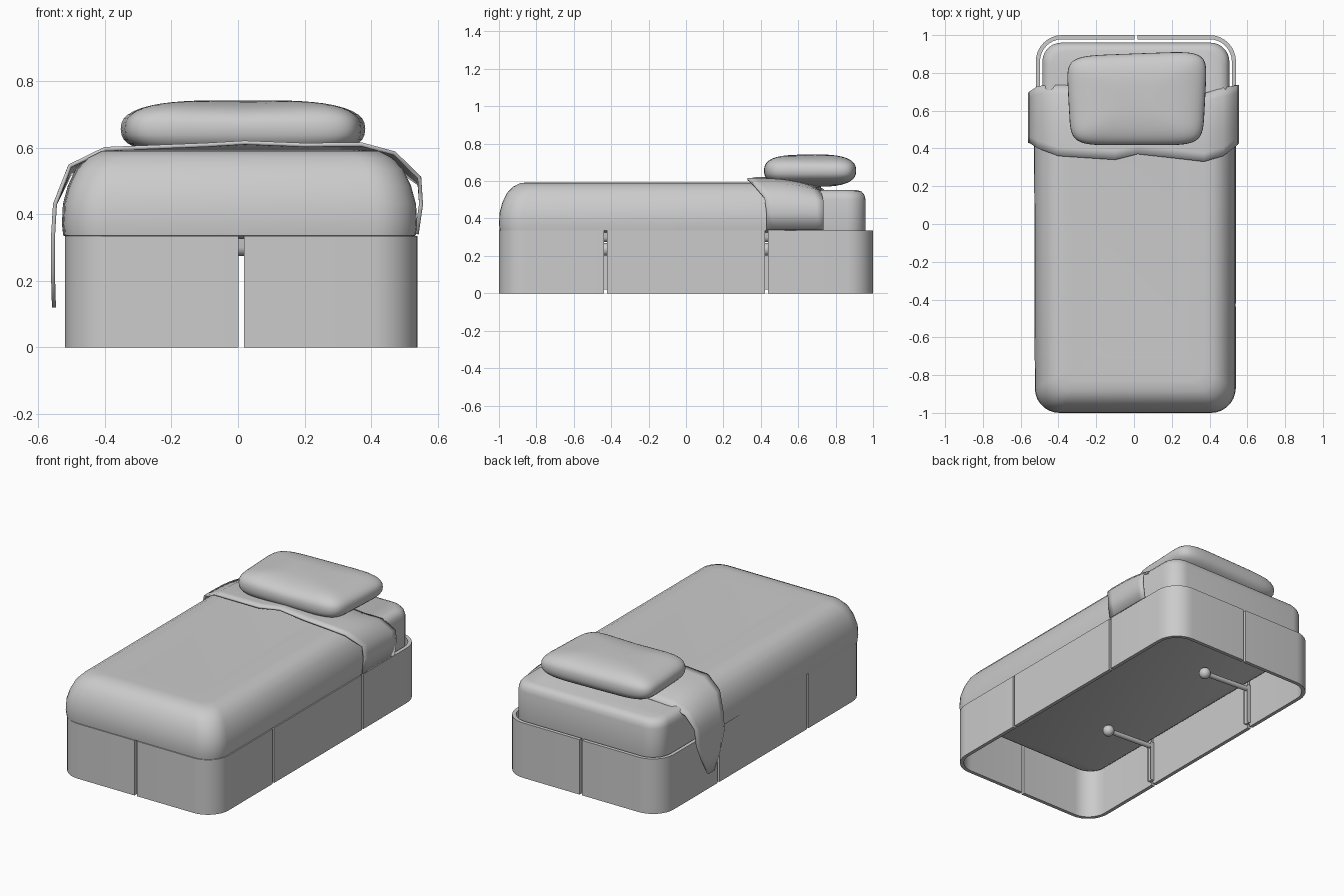
import bpy, bmesh, math
from mathutils import Vector

if "Cube" in bpy.data.objects:
    bpy.data.objects.remove(bpy.data.objects["Cube"])

grey = bpy.data.materials.new("soft grey")
grey.diffuse_color = (0.6, 0.6, 0.6, 1)
grey.use_nodes = True
grey.node_tree.nodes["Principled BSDF"].inputs["Base Color"].default_value = grey.diffuse_color
CX = 0.01                      # bed centre line


def make(name, verts, faces, angle=45):
    me = bpy.data.meshes.new(name)
    me.from_pydata(verts, [], faces)
    bm = bmesh.new()
    bm.from_mesh(me)
    bmesh.ops.recalc_face_normals(bm, faces=bm.faces)
    bm.to_mesh(me)
    bm.free()
    ob = bpy.data.objects.new(name, me)
    bpy.context.collection.objects.link(ob)
    me.materials.append(grey)
    bpy.ops.object.select_all(action='DESELECT')
    ob.select_set(True)
    bpy.context.view_layer.objects.active = ob
    bpy.ops.object.shade_smooth_by_angle(angle=math.radians(angle))
    return ob


def loft(name, rings, angle=45):
    """Skin equal closed rings and cap both ends."""
    n = len(rings[0])
    verts = [p for ring in rings for p in ring]
    faces = [(k * n + i, k * n + (i + 1) % n, (k + 1) * n + (i + 1) % n, (k + 1) * n + i)
             for k in range(len(rings) - 1) for i in range(n)]
    faces += [tuple(range(n)), tuple(range(len(verts) - n, len(verts)))]
    return make(name, verts, faces, angle)


def round_rect(x0, x1, y0, y1, r, z, steps=7):
    ring = []
    corners = [(x1 - r, y1 - r), (x0 + r, y1 - r), (x0 + r, y0 + r), (x1 - r, y0 + r)]
    for q, (cx, cy) in enumerate(corners):
        for s in range(steps + 1):
            a = math.pi / 2 * (q + s / steps)
            ring.append((cx + r * math.cos(a), cy + r * math.sin(a), z))
    return ring


def slab(name, x0, x1, y0, y1, r, profile):
    """Rounded block from (inset, height) pairs."""
    return loft(name, [round_rect(x0 + d, x1 - d, y0 + d, y1 - d, max(r - d * 0.4, 0.03), z)
                       for d, z in profile])


# Bed frame: four curved corner panels and two straight side panels
HW, R, T, H = 0.53, 0.14, 0.022, 0.335
GAP = 0.008


def wall(name, outer, inner):
    path = outer + inner[::-1]
    loft(name, [[(x, y, z) for x, y in path] for z in (0, H)], 35)


for sx, side in ((-1, "left"), (1, "right")):
    for sy, end in ((-1, "foot"), (1, "head")):
        def run(t):
            pts = [(GAP, 1 - t)]
            for s in range(9):
                a = math.pi / 2 * (1 - s / 8)
                pts.append((HW - R + (R - t) * math.cos(a), 1 - R + (R - t) * math.sin(a)))
            pts.append((HW - t, 0.43 + GAP))
            return [(CX + sx * x, sy * y) for x, y in pts]
        wall(f"{end}_{side}_frame_panel", run(0), run(T))
    ys = (-0.43 + GAP, 0.43 - GAP)
    wall(f"{side}_side_panel", [(CX + sx * HW, y) for y in ys],
         [(CX + sx * (HW - T), y) for y in ys])

# Mattress resting inside the frame
slab("mattress", -0.485, 0.505, -0.95, 0.96, 0.1,
     [(0.02, 0.275), (0.004, 0.285), (0, 0.30), (0, 0.50), (0.006, 0.525), (0.02, 0.543), (0.045, 0.552)])

# Puffy blanket over the foot and middle
blanket = slab("blanket", -0.525, 0.538, -1.0, 0.64, 0.13,
               [(0.03, 0.325), (0.004, 0.336), (0, 0.37), (0.003, 0.43), (0.018, 0.485), (0.042, 0.535),
                (0.075, 0.57), (0.115, 0.59), (0.17, 0.593), (0.30, 0.588)])
for v in blanket.data.vertices:          # slight sag and wavy hem
    v.co.x -= 0.012 * math.exp(-((v.co.y - 0.2) / 0.3) ** 2) * (v.co.x < -0.45)

# Folded-back band: (x, z, front y, back y, drop at the back) around the bed
band = [(-0.553, 0.12, 0.52, 0.58, 0), (-0.556, 0.22, 0.47, 0.64, 0), (-0.556, 0.33, 0.43, 0.69, 0),
        (-0.55, 0.43, 0.43, 0.70, 0), (-0.505, 0.545, 0.40, 0.73, 0.025), (-0.4, 0.596, 0.36, 0.735, 0.045),
        (-0.1, 0.608, 0.34, 0.72, 0.05), (0.02, 0.615, 0.37, 0.72, 0.05), (0.2, 0.608, 0.35, 0.72, 0.05),
        (0.37, 0.61, 0.33, 0.69, 0.05), (0.47, 0.583, 0.36, 0.72, 0.04), (0.545, 0.51, 0.42, 0.735, 0.02),
        (0.55, 0.43, 0.43, 0.735, 0), (0.537, 0.34, 0.43, 0.735, 0)]
N = 8
verts, faces = [], []
for x, z, y0, y1, drop in band:
    for k in range(N + 1):
        t = k / N
        verts.append((x, y0 + (y1 - y0) * t, z - drop * t ** 3))
for i in range(len(band) - 1):
    for k in range(N):
        a = i * (N + 1) + k
        faces.append((a, a + 1, a + N + 2, a + N + 1))
fold = make("folded_blanket_band", verts, faces, 60)
mod = fold.modifiers.new("thickness", 'SOLIDIFY')
mod.thickness = 0.012
mod.offset = 0

# Pillow: plump superellipsoid, slightly skewed
def spow(v, e):
    return math.copysign(abs(v) ** e, v)


U, V = 64, 22
rings = []
for j in range(1, V):
    p = math.pi * (j / V - 0.5)
    c, s = math.cos(p) ** 0.62, spow(math.sin(p), 0.8)
    ring = []
    for i in range(U):
        a = 2 * math.pi * i / U
        x, y = c * spow(math.cos(a), 0.32), c * spow(math.sin(a), 0.32)
        ring.append((0.015 + 0.362 * x * (1 + 0.035 * y),
                     0.66 + 0.243 * y + 0.014 * x * (1 + y) / 2,
                     0.656 + 0.087 * s - 0.008 * math.cos(3 * x) * max(-y, 0) * max(s, 0)))
    rings.append(ring)
loft("pillow", rings, 60)


# Clamps inside the left wall: upright strip, arm and round knob
def rod(name, a, b, r):
    a, b = Vector(a), Vector(b)
    rot = (b - a).to_track_quat('Z', 'Y')
    loft(name, [[tuple(p + rot @ Vector((r * math.cos(k * math.pi / 6), r * math.sin(k * math.pi / 6), 0)))
                 for k in range(12)] for p in (a, b)])


for y, label in ((-0.43, "foot"), (0.43, "head")):
    x0 = CX - HW + T
    slab(f"{label}_clamp_strip", x0 - 0.004, x0 + 0.018, y - 0.016, y + 0.016, 0.008,
         [(0, 0.02), (0, 0.27)])
    rod(f"{label}_clamp_arm", (x0, y, 0.25), (-0.18, y, 0.235), 0.015)
    bpy.ops.mesh.primitive_uv_sphere_add(segments=16, ring_count=10, radius=0.034, location=(-0.17, y, 0.235))
    knob = bpy.context.object
    knob.name = f"{label}_clamp_knob"
    knob.data.materials.append(grey)
    bpy.ops.object.shade_smooth()
